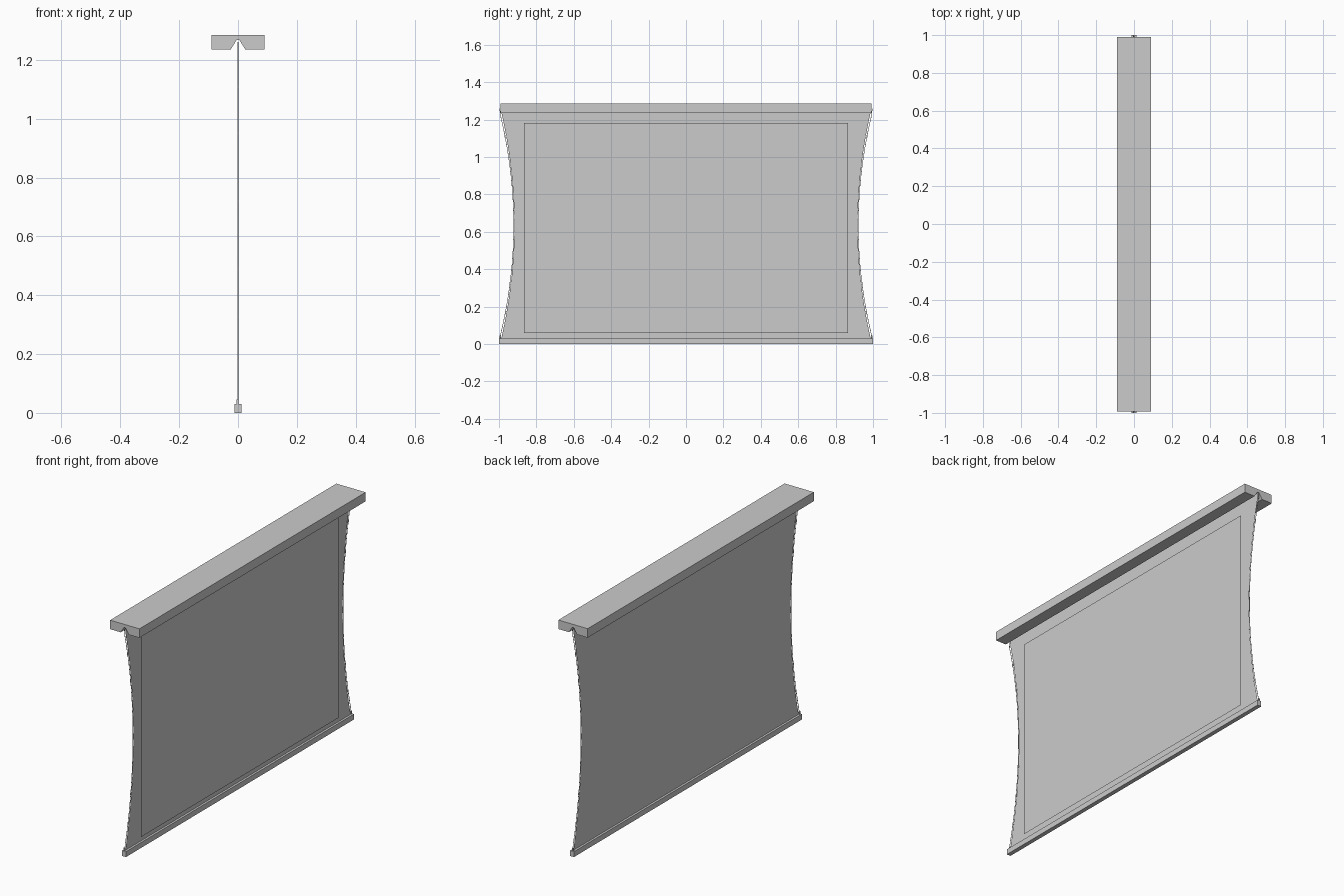
import bpy, bmesh

if "Cube" in bpy.data.objects:
    bpy.data.objects.remove(bpy.data.objects["Cube"])

MID = 0.635  # height where the fabric is narrowest


def fabric_y(z):
    return min(0.918 + 0.19 * (z - MID) ** 2, 0.99)


def cable_y(z):
    return min(0.921 + 0.206 * (z - MID) ** 2, 0.996)


def mesh_object(name, verts, faces):
    me = bpy.data.meshes.new(name)
    me.from_pydata(verts, [], faces)
    bm = bmesh.new()
    bm.from_mesh(me)
    bmesh.ops.recalc_face_normals(bm, faces=bm.faces)
    bm.to_mesh(me)
    bm.free()
    ob = bpy.data.objects.new(name, me)
    bpy.context.collection.objects.link(ob)
    return ob


def box(name, center, size):
    bpy.ops.mesh.primitive_cube_add(size=1, location=center)
    ob = bpy.context.object
    ob.name = name
    ob.scale = size
    return ob


def extrude_y(name, profile, y0, y1):
    n = len(profile)
    verts = [(x, y, z) for y in (y0, y1) for x, z in profile]
    faces = [tuple(range(n)), tuple(range(2 * n - 1, n - 1, -1))]
    faces += [(i, (i + 1) % n, (i + 1) % n + n, i + n) for i in range(n)]
    return mesh_object(name, verts, faces)


# Ceiling housing with a V-shaped slot along its underside
extrude_y("housing", [(-0.09, 1.285), (0.09, 1.285), (0.09, 1.235), (0.025, 1.235),
                      (0.005, 1.267), (-0.005, 1.267), (-0.025, 1.235), (-0.09, 1.235)],
          -0.993, 0.991)

# Weighted bottom bar
box("bottom_bar", (0, 0, 0.015), (0.024, 2.0, 0.03))

# Fabric sheet with inward-curving sides
N = 32
Z0, Z1 = 0.028, 1.267
verts, faces = [], []
for i in range(N + 1):
    z = Z0 + (Z1 - Z0) * i / N
    verts += [(0, -fabric_y(z), z), (0, fabric_y(z), z)]
for i in range(N):
    faces.append((2 * i, 2 * i + 1, 2 * i + 3, 2 * i + 2))
mesh_object("screen_fabric", verts, faces)

# Picture area just in front of the fabric
mesh_object("picture_area", [(0.011, -0.865, 0.06), (0.011, 0.865, 0.06),
                             (0.011, 0.865, 1.182), (0.011, -0.865, 1.182)], [(0, 1, 2, 3)])

# Tension cables, their tabs and anchors on both sides
for side, s in (("left", -1), ("right", 1)):
    cu = bpy.data.curves.new(side + "_tension_cable", "CURVE")
    cu.dimensions = "3D"
    cu.bevel_depth = 0.0016
    cu.bevel_resolution = 1
    sp = cu.splines.new("POLY")
    sp.points.add(N)
    for i, p in enumerate(sp.points):
        z = Z0 + (1.26 - Z0) * i / N
        p.co = (0, s * cable_y(z), z, 1)
    bpy.context.collection.objects.link(bpy.data.objects.new(side + "_tension_cable", cu))

    for z in (0.17, 0.325, 0.49, 0.72, 0.95, 1.11):
        a, b = fabric_y(z) - 0.003, cable_y(z) + 0.002
        box(side + "_cable_tab", (0, s * (a + b) / 2, z), (0.004, b - a, 0.012))
    box(side + "_cable_anchor", (-0.002, s * 0.993, 0.037), (0.006, 0.008, 0.018))
